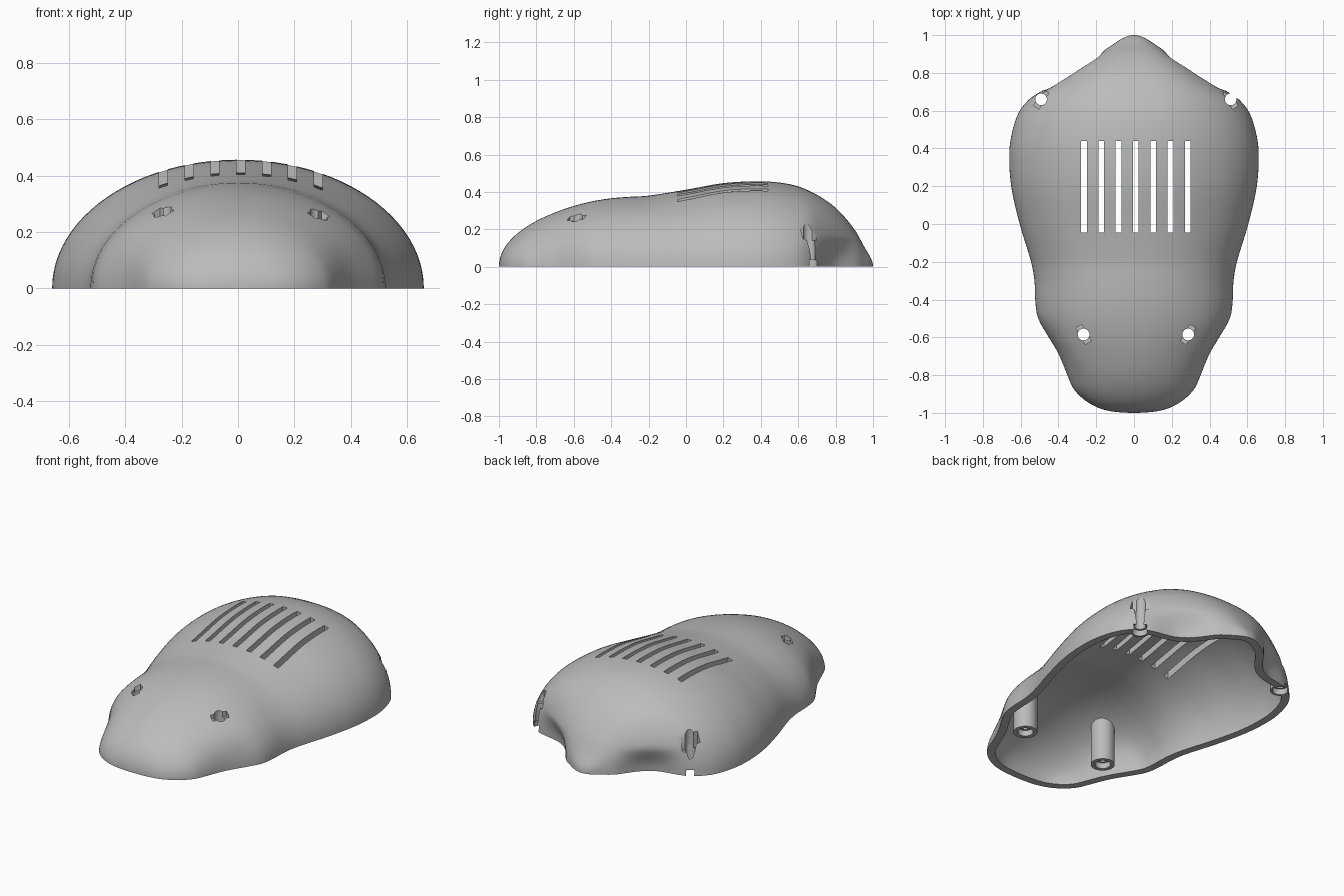
import bpy
import bmesh
import math
from mathutils import Vector, Matrix

if "Cube" in bpy.data.objects:
    bpy.data.objects.remove(bpy.data.objects["Cube"], do_unlink=True)

WALL = 0.045
OFFSET = 0.01      # openings sit slightly to one side
ROWS, AROUND = 96, 96

grey = bpy.data.materials.new("plain grey")
grey.use_nodes = True
grey.diffuse_color = (0.5, 0.5, 0.5, 1)
grey.node_tree.nodes["Principled BSDF"].inputs["Base Color"].default_value = (0.5, 0.5, 0.5, 1)

# Body stations: y, half width at the rim, height
STATIONS = [
    (-1, 0, 0), (-0.99, 0.13, 0.06), (-0.95, 0.235, 0.13), (-0.88, 0.315, 0.195),
    (-0.8, 0.365, 0.245), (-0.7, 0.418, 0.29), (-0.6, 0.47, 0.325), (-0.5, 0.51, 0.35),
    (-0.4, 0.523, 0.366), (-0.3, 0.527, 0.374), (-0.2, 0.545, 0.38), (0, 0.605, 0.412),
    (0.2, 0.65, 0.447), (0.38, 0.66, 0.457), (0.5, 0.642, 0.45), (0.6, 0.605, 0.43),
    (0.66, 0.555, 0.405), (0.72, 0.47, 0.373), (0.8, 0.345, 0.315), (0.9, 0.19, 0.2),
    (0.96, 0.098, 0.095), (1, 0, 0)]
KNOTS = [(math.asin(y), w, h) for y, w, h in STATIONS]

# Hollows in the flanks: centre, outward direction, length, height, depth
HOLLOWS = [
    (Vector((0.33, 0.82)), Vector((0.547, 0.837)), 0.22, 0.16, 0.06),
    (Vector((0.42, -0.68)), Vector((0.9, -0.436)), 0.25, 0.2, 0.022)]


def sample(t, col):
    """Smooth curve through one column of the stations."""
    i = max(k for k in range(len(KNOTS) - 1) if KNOTS[k][0] <= t + 1e-9)

    def slope(k):
        a, b = max(k - 1, 0), min(k + 1, len(KNOTS) - 1)
        return (KNOTS[b][col] - KNOTS[a][col]) / (KNOTS[b][0] - KNOTS[a][0])
    span = KNOTS[i + 1][0] - KNOTS[i][0]
    u = (t - KNOTS[i][0]) / span
    p, q = KNOTS[i][col], KNOTS[i + 1][col]
    m, n = slope(i) * span, slope(i + 1) * span
    return p + u * m + u * u * (3 * (q - p) - 2 * m - n) + u ** 3 * (m + n - 2 * (q - p))


def body_point(t, a):
    y = math.sin(t)
    w, h = sample(t, 1), sample(t, 2)
    fullness = 2 + 0.6 * min(max((y - 0.6) / 0.25, 0), 1)
    c, s = math.cos(a), math.sin(a)
    x = w * math.copysign(abs(c) ** (2 / fullness), c)
    z = h * math.copysign(abs(s) ** (2 / fullness), s)
    if abs(s) < 1e-6:
        z = 0
    side = -1 if x < 0 else 1
    p = Vector((abs(x), y))
    for centre, out, length, height, depth in HOLLOWS:
        d = p - centre
        along = d.x * out.y - d.y * out.x
        if abs(along) < length and abs(z) < height and abs(d.dot(out)) < 0.25:
            push = (1 - (along / length) ** 2) ** 2 * (1 - (z / height) ** 2) ** 1.5
            p = p - out * depth * push
    return Vector((side * max(p.x, 0) if abs(x) > 1e-6 else 0, p.y, z))


def closed_body(inset):
    """Body mirrored below the rim, so that insetting keeps the rim flat."""
    bm = bmesh.new()
    rows = []
    for r in range(1, ROWS):
        t = math.pi * (r / ROWS - 0.5)
        rows.append([bm.verts.new(body_point(t, 2 * math.pi * k / AROUND)) for k in range(AROUND)])
    nose, tail = bm.verts.new((0, -1, 0)), bm.verts.new((0, 1, 0))
    for k in range(AROUND):
        n = (k + 1) % AROUND
        for a, b in zip(rows, rows[1:]):
            bm.faces.new((a[k], a[n], b[n], b[k]))
        bm.faces.new((nose, rows[0][n], rows[0][k]))
        bm.faces.new((tail, rows[-1][k], rows[-1][n]))
    bmesh.ops.recalc_face_normals(bm, faces=bm.faces)
    bm.normal_update()
    moves = [(v, v.normal * inset) for v in bm.verts]
    for v, move in moves:
        v.co -= move
    return bm


def make_object(name, bm):
    mesh = bpy.data.meshes.new(name)
    bm.to_mesh(mesh)
    bm.free()
    mesh.materials.append(grey)
    ob = bpy.data.objects.new(name, mesh)
    bpy.context.collection.objects.link(ob)
    return ob


def cylinder(bm, x, y, radius, z0, z1):
    bmesh.ops.create_cone(bm, cap_ends=True, segments=32, radius1=radius, radius2=radius,
                          depth=z1 - z0, matrix=Matrix.Translation((x, y, (z0 + z1) / 2)))


def box(bm, x, y, z, size, turn=0):
    matrix = (Matrix.Translation((x, y, z)) @ Matrix.Rotation(turn, 4, 'Z')
              @ Matrix.Diagonal((*size, 1)))
    bmesh.ops.create_cube(bm, size=1, matrix=matrix)


def boolean(ob, cutter, operation):
    mod = ob.modifiers.new(operation, 'BOOLEAN')
    mod.operation, mod.object, mod.solver = operation, cutter, 'EXACT'
    bpy.context.view_layer.objects.active = ob
    bpy.ops.object.modifier_apply(modifier=mod.name)


def shade(ob):
    bpy.ops.object.select_all(action='DESELECT')
    ob.select_set(True)
    bpy.context.view_layer.objects.active = ob
    bpy.ops.object.shade_smooth_by_angle(angle=math.radians(35))


# Hollow shell: outer skin, inner skin and a flat rim
shell_bm = closed_body(0)
inner = closed_body(WALL)
bmesh.ops.reverse_faces(inner, faces=inner.faces)
inner_mesh = bpy.data.meshes.new("inner_skin")
inner.to_mesh(inner_mesh)
inner.free()
shell_bm.from_mesh(inner_mesh)
bpy.data.meshes.remove(inner_mesh)
lower = [f for f in shell_bm.faces if f.calc_center_median().z < 0]
bmesh.ops.delete(shell_bm, geom=lower, context='FACES')
bmesh.ops.bridge_loops(shell_bm, edges=[e for e in shell_bm.edges if e.is_boundary])
bmesh.ops.recalc_face_normals(shell_bm, faces=shell_bm.faces)
shell = make_object("shell", shell_bm)

# Posts, trimmed to the curve of the roof
core = make_object("post_trimmer", closed_body(0.02))
FIXINGS = [("front", 0.277, -0.585, 0.066, 0.245), ("back", 0.502, 0.66, 0.055, 0.14)]
posts, cutters = [], []
for place, spread, y, radius, slot_floor in FIXINGS:
    for side, label in ((1, "left"), (-1, "right")):
        x = OFFSET + side * spread
        bm = bmesh.new()
        cylinder(bm, x, y, radius, 0, 0.42)
        post = make_object(f"{place}_{label}_post", bm)
        boolean(post, core, 'INTERSECT')
        # Screw hole, wider mouth below, and a key slot on top
        group = []
        for kind in ("hole", "mouth", "slot"):
            bm = bmesh.new()
            if kind == "hole":
                cylinder(bm, x, y, 0.031, -0.1, 0.6)
            elif kind == "mouth":
                cylinder(bm, x, y, 0.043, -0.1, 0.035)
            else:
                lean = side if y > 0 else -side
                box(bm, x, y, slot_floor + 0.2, (0.035, 0.1, 0.4), lean * math.radians(30))
            group.append(make_object(f"{place}_{label}_{kind}_cutter", bm))
        for cutter in group:
            boolean(post, cutter, 'DIFFERENCE')
        posts.append(post)
        cutters += group

# Seven long vents through the roof
bm = bmesh.new()
for i in range(-3, 4):
    box(bm, OFFSET + i * 0.0917, 0.197, 0.45, (0.03, 0.485, 0.4))
cutters.append(make_object("vent_cutter", bm))
for cutter in cutters:
    boolean(shell, cutter, 'DIFFERENCE')

for ob in [shell] + posts:
    shade(ob)
for helper in cutters + [core]:
    bpy.data.objects.remove(helper, do_unlink=True)
